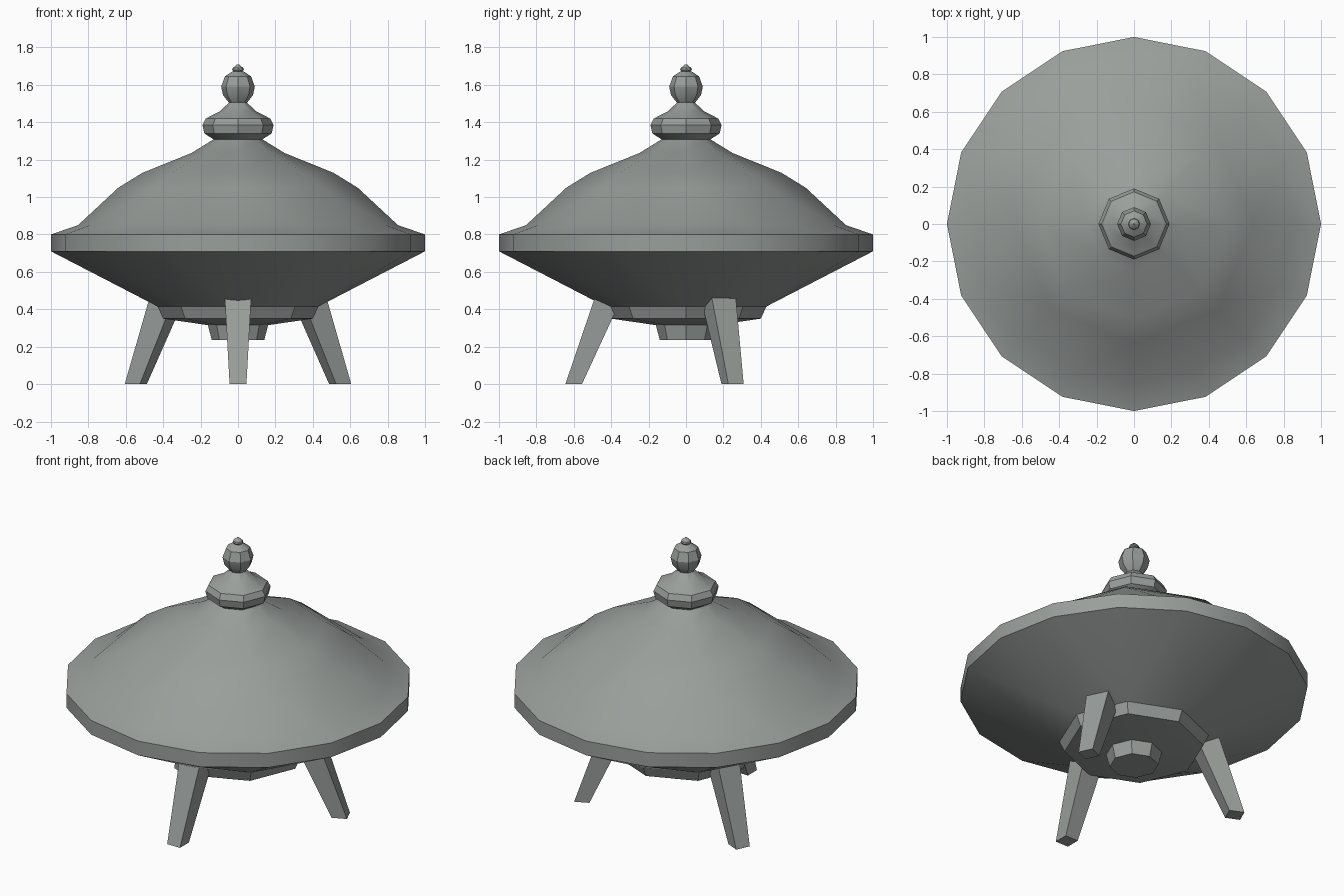
import bpy, bmesh, math
from math import cos, sin, pi, radians

cube = bpy.data.objects.get("Cube")
if cube:
    bpy.data.objects.remove(cube)

grey = bpy.data.materials.new("dull_grey")
grey.use_nodes = True
COLOUR = (0.32, 0.345, 0.33, 1)
grey.diffuse_color = COLOUR
grey.node_tree.nodes["Principled BSDF"].inputs["Base Color"].default_value = COLOUR


def finish(name, bm, smooth=True):
    bmesh.ops.recalc_face_normals(bm, faces=bm.faces)
    mesh = bpy.data.meshes.new(name)
    bm.to_mesh(mesh)
    bm.free()
    mesh.materials.append(grey)
    obj = bpy.data.objects.new(name, mesh)
    bpy.context.collection.objects.link(obj)
    if smooth:
        bpy.ops.object.select_all(action="DESELECT")
        obj.select_set(True)
        bpy.context.view_layer.objects.active = obj
        bpy.ops.object.shade_smooth_by_angle(angle=radians(30))
    return obj


def ring(bm, radius, z, sides):
    return [bm.verts.new((radius * cos(2 * pi * i / sides), radius * sin(2 * pi * i / sides), z))
            for i in range(sides)]


def bridge(bm, a, b):
    """Join two rings; a ring may have twice the sides of the next."""
    if len(a) < len(b):
        a, b = b, a
    n, m = len(a), len(b)
    if n == m:
        for i in range(n):
            bm.faces.new((a[i], a[(i + 1) % n], b[(i + 1) % n], b[i]))
    else:
        for k in range(m):
            nxt = b[(k + 1) % m]
            bm.faces.new((a[2 * k], a[2 * k + 1], b[k]))
            bm.faces.new((a[2 * k + 1], a[(2 * k + 2) % n], nxt))
            bm.faces.new((a[2 * k + 1], nxt, b[k]))


def lathe(name, profile):
    """Stack rings of (radius, height, sides) and cap both ends."""
    bm = bmesh.new()
    rings = [ring(bm, *p) for p in profile]
    for a, b in zip(rings, rings[1:]):
        bridge(bm, a, b)
    bm.faces.new(rings[0])
    bm.faces.new(rings[-1])
    return finish(name, bm)


# Saucer hull: eight-sided belly, sixteen-sided rim, eight-sided dome
lathe("saucer_hull", [
    (0.16, 0.315, 8), (0.40, 0.35, 8), (0.43, 0.415, 8),
    (1.0, 0.71, 16), (1.0, 0.80, 16), (0.855, 0.85, 16),
    (0.64, 1.05, 8), (0.51, 1.13, 8), (0.25, 1.235, 8), (0.128, 1.31, 8)])

# Short nozzle under the belly
lathe("belly_nozzle", [(0.14, 0.235, 8), (0.165, 0.33, 8)])

# Stacked finial: collar, ball and tip
lathe("finial_collar", [
    (0.125, 1.305, 8), (0.18, 1.34, 8), (0.19, 1.385, 8),
    (0.172, 1.42, 8), (0.095, 1.46, 8), (0.048, 1.505, 8)])
lathe("finial_ball", [
    (0.045, 1.50, 8), (0.08, 1.545, 8), (0.09, 1.59, 8),
    (0.07, 1.645, 8), (0.03, 1.672, 8)])
lathe("finial_tip", [(0.018, 1.665, 8), (0.031, 1.68, 8), (0.028, 1.69, 8), (0.004, 1.71, 8)])


# Splayed legs, tapering toward the feet
def leg(name, degrees):
    bm = bmesh.new()
    t = radians(degrees)
    corners = []
    for z, inner, outer, half in ((0, 0.556, 0.645, 0.045), (0.49, 0.33, 0.478, 0.072)):
        corners.append([bm.verts.new((r * cos(t) - w * sin(t), r * sin(t) + w * cos(t), z))
                        for r, w in ((inner, -half), (outer, -half), (outer, half), (inner, half))])
    bridge(bm, *corners)
    for c in corners:
        bm.faces.new(c)
    finish(name, bm, smooth=False)


for name, angle in (("front_leg", -90), ("left_leg", 24.5), ("right_leg", 155.5)):
    leg(name, angle)
